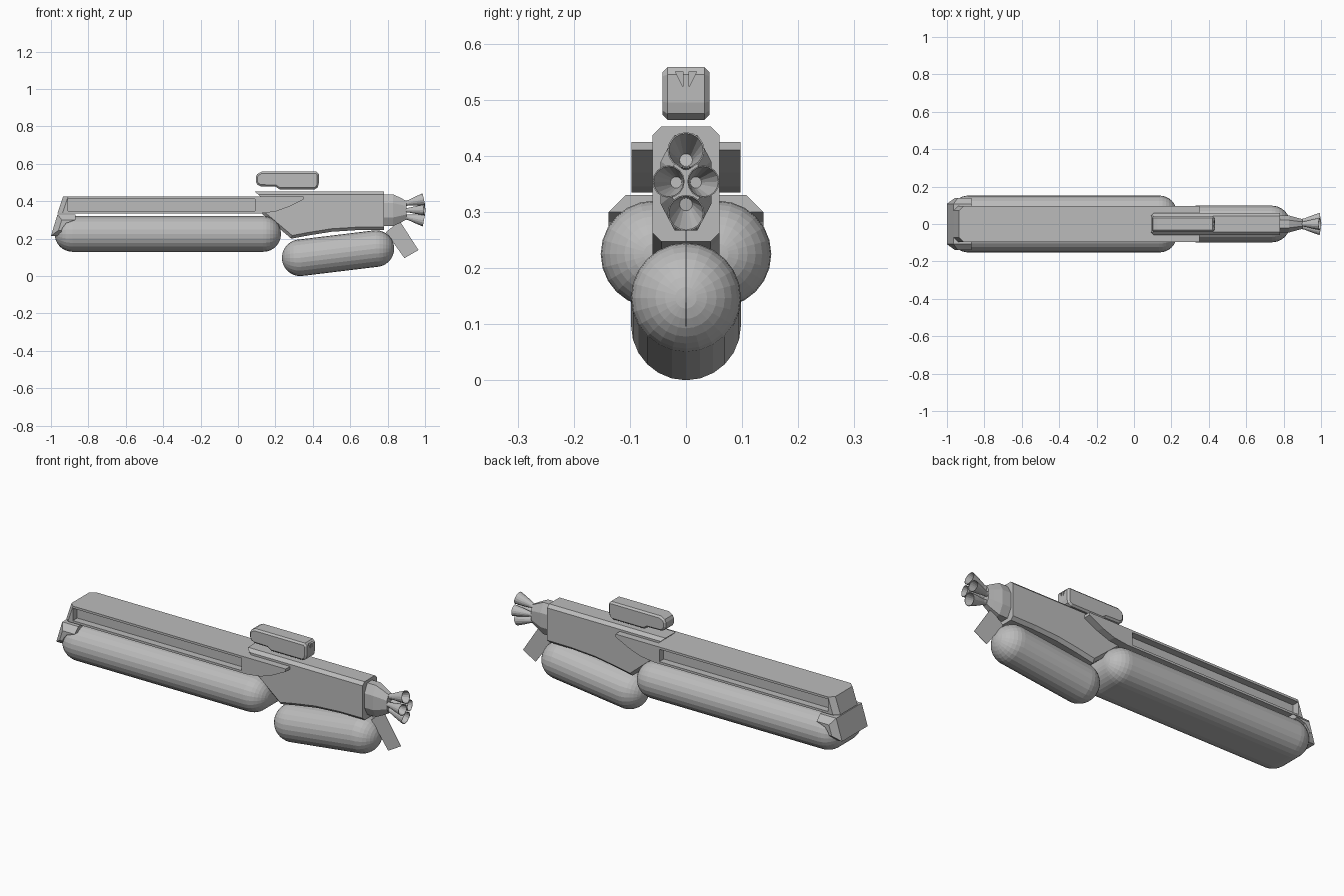
import bpy, bmesh
from math import pi
from mathutils import Matrix, Vector

cube = bpy.data.objects.get("Cube")
if cube:
    bpy.data.objects.remove(cube, do_unlink=True)

grey = bpy.data.materials.new("hull grey")
grey.use_nodes = True
grey.diffuse_color = (0.5, 0.5, 0.5, 1)
grey.node_tree.nodes["Principled BSDF"].inputs["Base Color"].default_value = (0.5, 0.5, 0.5, 1)


def finish(name, bm):
    bmesh.ops.recalc_face_normals(bm, faces=bm.faces[:])
    mesh = bpy.data.meshes.new(name)
    bm.to_mesh(mesh)
    bm.free()
    mesh.materials.append(grey)
    obj = bpy.data.objects.new(name, mesh)
    bpy.context.collection.objects.link(obj)
    return obj


def capsule(name, centres, radius):
    """Hull around spheres whose poles lie along x."""
    bm = bmesh.new()
    for c in centres:
        bmesh.ops.create_uvsphere(bm, u_segments=24, v_segments=16, radius=radius,
                                  matrix=Matrix.Translation(c) @ Matrix.Rotation(pi / 2, 4, 'Y'))
    hull = bmesh.ops.convex_hull(bm, input=bm.verts[:])
    junk = {v for v in hull["geom_interior"] + hull["geom_unused"]
            if isinstance(v, bmesh.types.BMVert) and v.is_valid}
    bmesh.ops.delete(bm, geom=list(junk), context='VERTS')
    bmesh.ops.dissolve_limit(bm, angle_limit=0.01, verts=bm.verts[:], edges=bm.edges[:])
    return finish(name, bm)


def prism(name, profile, half, chamfer=0, rule=lambda mid: True):
    """Side profile (x, z) extruded across y, with chamfered side edges."""
    bm = bmesh.new()
    face = bm.faces.new([bm.verts.new((x, -half, z)) for x, z in profile])
    out = bmesh.ops.extrude_face_region(bm, geom=[face])["geom"]
    bmesh.ops.translate(bm, verts=[g for g in out if isinstance(g, bmesh.types.BMVert)],
                        vec=(0, 2 * half, 0))
    if chamfer:
        edges = []
        for e in bm.edges:
            a, b = (v.co for v in e.verts)
            if abs(a.y - b.y) < 1e-5 and rule((a + b) / 2):
                edges.append(e)
        bmesh.ops.bevel(bm, geom=edges, offset=chamfer, segments=1,
                        affect='EDGES', clamp_overlap=True)
    return finish(name, bm)


def box(name, lo, hi):
    half = (hi[1] - lo[1]) / 2
    obj = prism(name, [(lo[0], lo[2]), (hi[0], lo[2]), (hi[0], hi[2]), (lo[0], hi[2])], half)
    obj.data.transform(Matrix.Translation((0, (lo[1] + hi[1]) / 2, 0)))
    return obj


def cut(target, cutter):
    mod = target.modifiers.new("cut", 'BOOLEAN')
    mod.operation = 'DIFFERENCE'
    mod.solver = 'EXACT'
    mod.object = cutter
    cutter.hide_render = True
    bpy.context.view_layer.objects.active = target
    bpy.ops.object.modifier_apply(modifier=mod.name)
    bpy.data.objects.remove(cutter, do_unlink=True)


# Tanks: a wide one under the beam and a tilted one under the rear body
capsule("main_tank", [(x, y, 0.225) for x in (-0.885, 0.135) for y in (-0.057, 0.057)], 0.095)
capsule("rear_tank", [(0.333, 0, 0.098), (0.737, 0, 0.147)], 0.098)

# Upper beam with a long trough on each side
beam = prism("upper_beam", [(-0.965, 0.335), (0.12, 0.335), (0.2, 0.345), (0.27, 0.37),
                            (0.35, 0.41), (0.35, 0.425), (-0.935, 0.425)],
             0.097, 0.025, lambda m: m.x < -0.94)
for side in (-1, 1):
    ys = sorted((side * 0.06, side * 0.15))
    cut(beam, box("trough_cutter", (-0.91, ys[0], 0.347), (0.09, ys[1], 0.413)))

# Nose collar: sloped front, cheeks reaching back over the tank
prism("nose_collar", [(-1, 0.215), (-0.95, 0.215), (-0.94, 0.255), (-0.92, 0.282),
                      (-0.87, 0.3), (-0.87, 0.33), (-0.965, 0.33)],
      0.138, 0.035, lambda m: m.z > 0.325 or m.x < -0.975)

# Rear body
prism("rear_body", [(0.09, 0.452), (0.12, 0.425), (0.12, 0.34), (0.285, 0.2),
                    (0.38, 0.218), (0.5, 0.237), (0.64, 0.246), (0.78, 0.247), (0.78, 0.452)],
      0.06, 0.016, lambda m: m.z > 0.45 or m.z < 0.33 and m.x < 0.77)

# Engine mount tapering toward the nozzles
bm = bmesh.new()
rings = []
for x, hy, hz in ((0.77, 0.045, 0.085), (0.83, 0.045, 0.085), (0.87, 0.034, 0.066), (0.9, 0.026, 0.05)):
    k = 0.45
    corners = [(1, k), (k, 1), (-k, 1), (-1, k), (-1, -k), (-k, -1), (k, -1), (1, -k)]
    rings.append([bm.verts.new((x, a * hy, 0.352 + b * hz)) for a, b in corners])
for r0, r1 in zip(rings, rings[1:]):
    for i in range(8):
        bm.faces.new((r0[i], r0[i - 1], r1[i - 1], r1[i]))
bm.faces.new(rings[0])
bm.faces.new(rings[-1])
finish("engine_mount", bm)


def nozzle(name, start, end, radius):
    """Flared bell, hollow toward the exit."""
    bm = bmesh.new()
    axis = Vector(end) - Vector(start)
    turn = axis.to_track_quat('Z', 'Y').to_matrix()
    shape = [(0, 0.4), (0.3, 0.45), (0.65, 0.75), (1, 1), (1, 0.93), (0.3, 0.35)]
    loops = []
    for t, r in shape:
        circle = bmesh.ops.create_circle(bm, segments=16, radius=r * radius)["verts"]
        for v in circle:
            v.co = Vector(start) + turn @ (v.co + Vector((0, 0, t * axis.length)))
        loops.append(circle)
    for a, b in zip(loops, loops[1:]):
        for i in range(16):
            bm.faces.new((a[i - 1], a[i], b[i], b[i - 1]))
    bm.faces.new(loops[0])
    bm.faces.new(loops[-1])
    return finish(name, bm)


# Four nozzles splayed outward
nozzle("top_nozzle", (0.88, 0, 0.385), (0.994, 0, 0.41), 0.033)
nozzle("bottom_nozzle", (0.88, 0, 0.32), (0.994, 0, 0.298), 0.033)
for side, label in ((-1, "right"), (1, "left")):
    nozzle(label + "_nozzle", (0.88, side * 0.012, 0.352), (0.997, side * 0.031, 0.354), 0.029)

# Thin tail fin
prism("tail_fin", [(0.79, 0.235), (0.89, 0.096), (0.965, 0.139), (0.865, 0.294)], 0.001)

# Floating sight pod with a notched rear end
pod = prism("sight_pod", [(0.095, 0.505), (0.102, 0.49), (0.12, 0.48), (0.2, 0.478), (0.222, 0.464),
                          (0.41, 0.464), (0.427, 0.475), (0.432, 0.495), (0.432, 0.545),
                          (0.42, 0.558), (0.125, 0.558), (0.102, 0.545), (0.095, 0.53)],
            0.042, 0.009)
for side in (-1, 1):
    bm = bmesh.new()
    tri = [bm.verts.new((0.415, side * y, z)) for y, z in ((0.005, 0.55), (0.019, 0.55), (0.005, 0.522))]
    out = bmesh.ops.extrude_face_region(bm, geom=[bm.faces.new(tri)])["geom"]
    bmesh.ops.translate(bm, verts=[g for g in out if isinstance(g, bmesh.types.BMVert)], vec=(0.05, 0, 0))
    cut(pod, finish("notch_cutter", bm))
